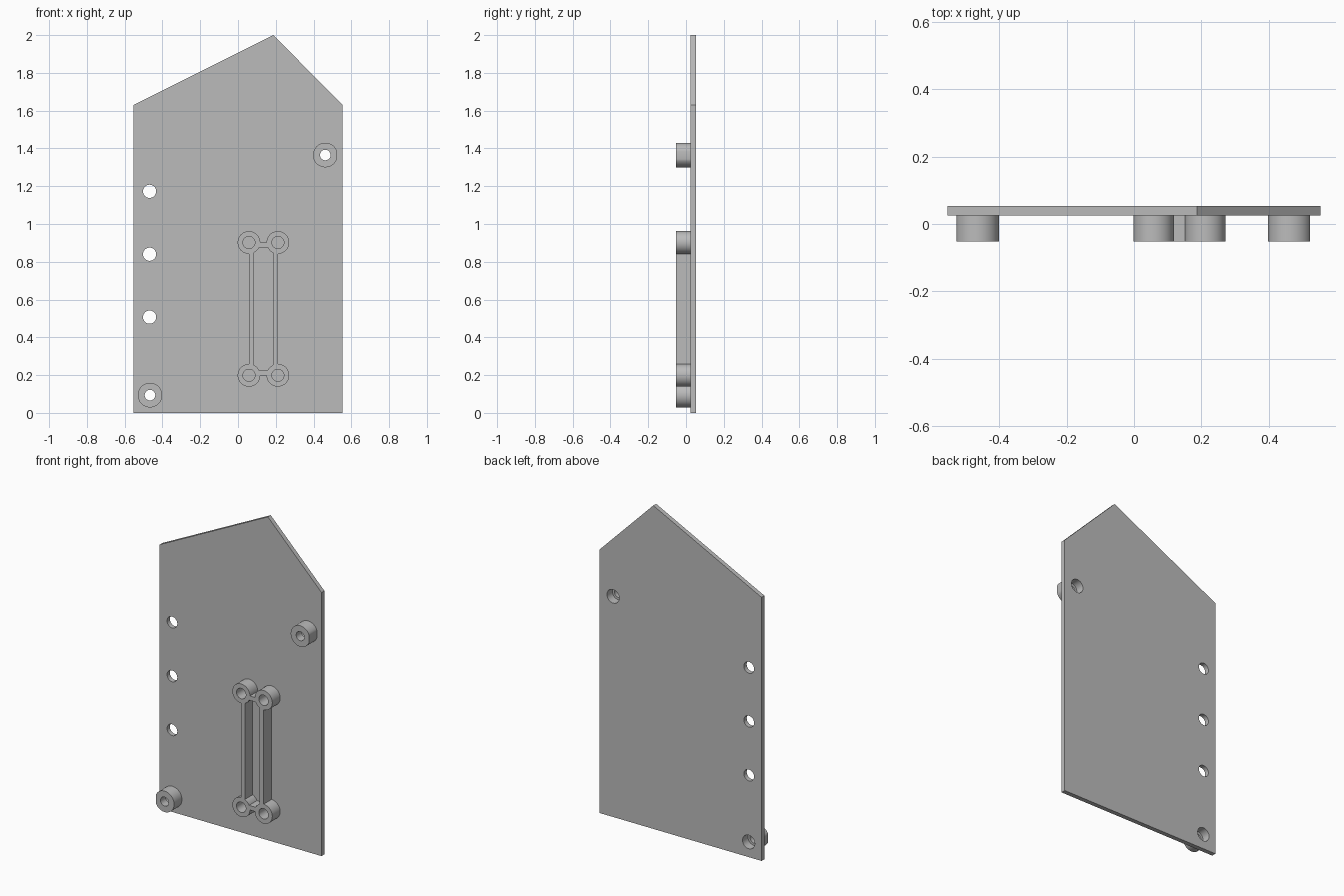
import bpy, bmesh, math

if "Cube" in bpy.data.objects:
    bpy.data.objects.remove(bpy.data.objects["Cube"])

FRONT, FACE, BACK = -0.052, 0.025, 0.053   # boss tips, plate front, plate back

grey = bpy.data.materials.new("plain grey")
grey.diffuse_color = (0.5, 0.5, 0.5, 1)
grey.use_nodes = True
grey.node_tree.nodes["Principled BSDF"].inputs["Base Color"].default_value = grey.diffuse_color


def prism(name, outline, y0, y1):
    """Extrude an (x, z) outline from y0 to y1."""
    bm = bmesh.new()
    base = bm.faces.new([bm.verts.new((x, y0, z)) for x, z in outline])
    top = bmesh.ops.extrude_face_region(bm, geom=[base])["geom"]
    for v in top:
        if isinstance(v, bmesh.types.BMVert):
            v.co.y = y1
    bmesh.ops.recalc_face_normals(bm, faces=bm.faces)
    mesh = bpy.data.meshes.new(name)
    bm.to_mesh(mesh)
    bm.free()
    mesh.materials.append(grey)
    obj = bpy.data.objects.new(name, mesh)
    bpy.context.collection.objects.link(obj)
    return obj


def circle(x, z, r, n=48, xmin=-9, xmax=9):
    """Round outline, optionally flattened at an x limit."""
    pts = []
    for i in range(n):
        a = 2 * math.pi * (i + 0.5) / n
        p = (min(max(x + r * math.cos(a), xmin), xmax), z + r * math.sin(a))
        pts.append(p)
    # drop the points in the middle of a flat
    return [p for i, p in enumerate(pts)
            if not (p[0] in (xmin, xmax) and pts[i - 1][0] == p[0]
                    and pts[(i + 1) % n][0] == p[0])]


def rect(x0, x1, z0, z1):
    return [(x0, z0), (x1, z0), (x1, z1), (x0, z1)]


def combine(target, other, operation):
    mod = target.modifiers.new(operation, 'BOOLEAN')
    mod.operation, mod.solver, mod.object = operation, 'EXACT', other
    bpy.context.view_layer.objects.active = target
    bpy.ops.object.modifier_apply(modifier=mod.name)
    bpy.data.objects.remove(other)


# Backing plate with an off-centre peak
plate = prism("mounting_plate", [(-0.554, 0), (0.554, 0), (0.554, 1.63),
                                 (0.187, 2.0), (-0.554, 1.63)], FACE, BACK)

# Plain holes along the left edge
for z in (0.507, 0.84, 1.173):
    combine(plate, prism("edge_hole", circle(-0.468, z, 0.035), -0.2, 0.2), 'DIFFERENCE')

# Screw bosses flattened on the outer side, counterbored from the back
for x, z in ((-0.466, 0.094), (0.462, 1.365)):
    outline = circle(x, z, 0.065, xmin=-0.526, xmax=0.522)
    combine(plate, prism("screw_boss", outline, FRONT, 0.035), 'UNION')
    combine(plate, prism("screw_hole", circle(x, z, 0.028), -0.2, 0.2), 'DIFFERENCE')
    combine(plate, prism("counterbore", circle(x, z, 0.042), 0.0, 0.2), 'DIFFERENCE')

# Rectangular frame with a post at each corner
posts = [(x, z) for x in (0.058, 0.211) for z in (0.199, 0.902)]
frame = prism("frame", rect(0.057, 0.212, 0.198, 0.903), FRONT, 0.035)
combine(frame, prism("pocket", rect(0.083, 0.185, 0.225, 0.876), -0.2, 0.2), 'DIFFERENCE')
for x, z in posts:
    combine(frame, prism("post", circle(x, z, 0.06), FRONT, 0.035), 'UNION')
# Reopen the pocket, which the posts slightly overlap only at its corners
combine(frame, prism("pocket", rect(0.083, 0.185, 0.225, 0.876), -0.2, 0.2), 'DIFFERENCE')
for x, z in posts:
    combine(frame, prism("post_wall", circle(x, z, 0.06), FRONT, 0.035), 'UNION')
combine(plate, frame, 'UNION')
for x, z in posts:
    combine(plate, prism("post_hole", circle(x, z, 0.032), -0.2, FACE + 0.001), 'DIFFERENCE')

# Smooth round walls, sharp rims
plate.select_set(True)
bpy.context.view_layer.objects.active = plate
bpy.ops.object.shade_smooth_by_angle(angle=math.radians(30))
